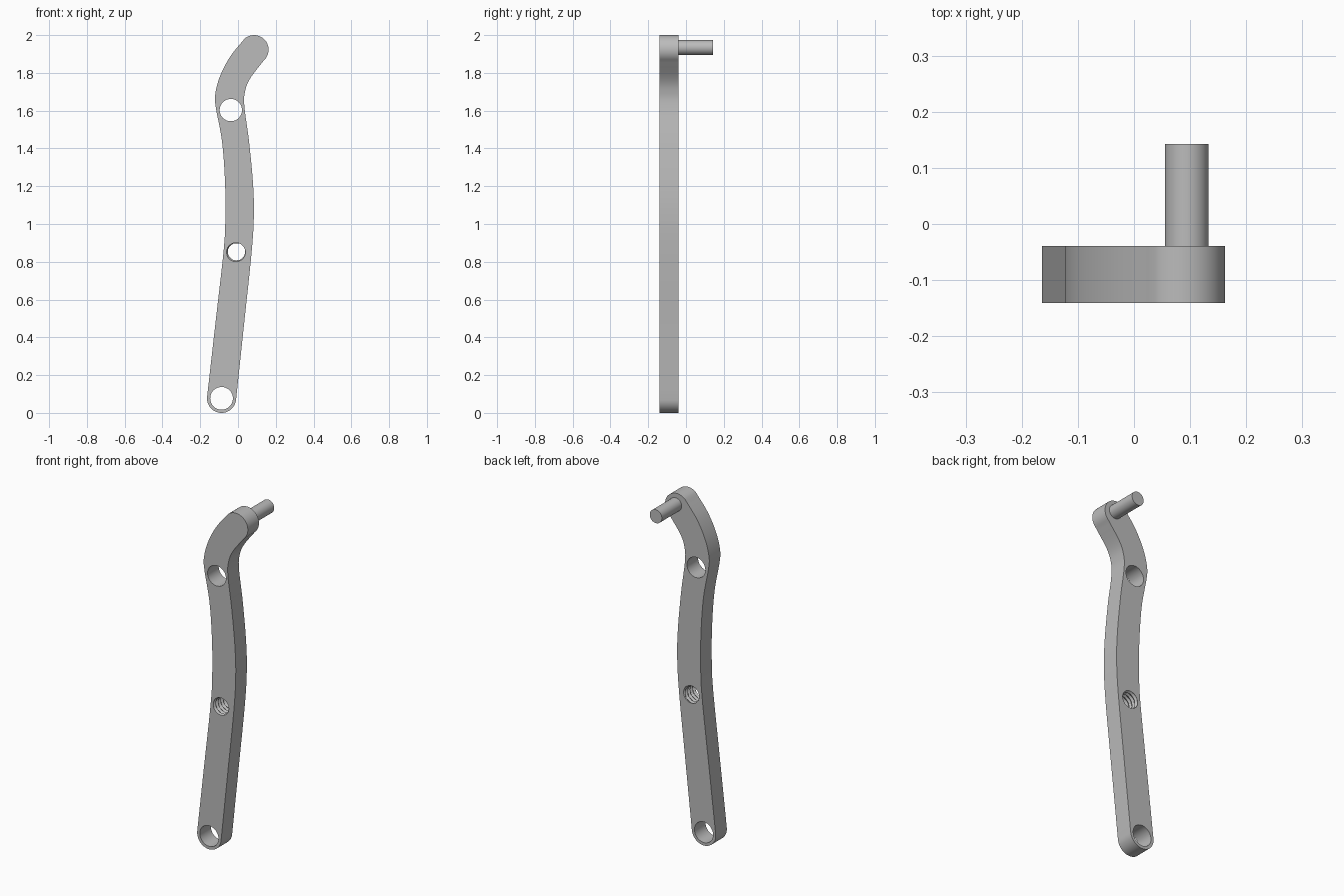
import bpy, bmesh, math
from mathutils import Vector

FRONT, BACK, PIN_END = -0.141, -0.039, 0.143

cube = bpy.data.objects.get("Cube")
if cube:
    bpy.data.objects.remove(cube, do_unlink=True)

grey = bpy.data.materials.new("plain grey")
grey.use_nodes = True
COLOUR = (0.5, 0.5, 0.5, 1)
grey.diffuse_color = COLOUR
grey.node_tree.nodes["Principled BSDF"].inputs["Base Color"].default_value = COLOUR


def make_object(name, bm):
    bmesh.ops.recalc_face_normals(bm, faces=bm.faces)
    mesh = bpy.data.meshes.new(name)
    bm.to_mesh(mesh)
    bm.free()
    mesh.materials.append(grey)
    obj = bpy.data.objects.new(name, mesh)
    bpy.context.collection.objects.link(obj)
    return obj


def arc(x, z, radius, start, end, steps=24):
    angles = [math.radians(start + (end - start) * i / steps) for i in range(steps + 1)]
    return [Vector((x + radius * math.cos(a), z + radius * math.sin(a))) for a in angles]


def smooth_path(points, steps=8):
    """Catmull-Rom curve through the points, without its two ends."""
    p = [Vector(q) for q in points]
    p = [2 * p[0] - p[1]] + p + [2 * p[-1] - p[-2]]
    out = []
    for a, b, c, d in zip(p, p[1:], p[2:], p[3:]):
        for i in range(steps):
            t = i / steps
            out.append(0.5 * (2 * b + (c - a) * t + (2 * a - 5 * b + 4 * c - d) * t ** 2
                              + (3 * b - a - 3 * c + d) * t ** 3))
    return out[1:]


def rod(name, x, z, start, end, radius_at, rings=1, sides=64):
    """Closed rod along y whose radius may vary with depth and angle."""
    bm = bmesh.new()
    loops = []
    for r in range(rings + 1):
        y = start + (end - start) * r / rings
        loop = []
        for s in range(sides):
            a = math.tau * s / sides
            radius = radius_at(y, a)
            loop.append(bm.verts.new((x + radius * math.cos(a), y, z + radius * math.sin(a))))
        loops.append(loop)
    for low, high in zip(loops, loops[1:]):
        for s in range(sides):
            n = (s + 1) % sides
            bm.faces.new((low[s], low[n], high[n], high[s]))
    bm.faces.new(loops[0])
    bm.faces.new(loops[-1])
    return make_object(name, bm)


# Curved arm plate: rounded ends joined by two smooth sides
bottom = arc(-0.087, 0.077, 0.077, 173.5, 353.5)
top = arc(0.085, 1.923, 0.077, -48, 130)
right_side = smooth_path([bottom[-1], (0.031, 0.46), (0.072, 0.85), (0.084, 1.05), (0.079, 1.22),
                          (0.058, 1.44), (0.034, 1.62), (0.037, 1.70), (0.064, 1.77), top[0]])
left_side = smooth_path([top[-1], (-0.042, 1.885), (-0.095, 1.783), (-0.120, 1.69), (-0.118, 1.62),
                         (-0.085, 1.44), (-0.069, 1.23), (-0.067, 1.03), (-0.076, 0.86),
                         (-0.120, 0.47), bottom[0]])
bm = bmesh.new()
face = bm.faces.new([bm.verts.new((p.x, FRONT, p.y)) for p in bottom + right_side + top + left_side])
extruded = bmesh.ops.extrude_face_region(bm, geom=[face])
bmesh.ops.translate(bm, vec=(0, BACK - FRONT, 0),
                    verts=[v for v in extruded["geom"] if isinstance(v, bmesh.types.BMVert)])
arm = make_object("arm_plate", bm)


# Through holes, the middle one with a helical thread
def thread_radius(y, angle, pitch=0.023):
    phase = (y / pitch + angle / math.tau) % 1
    return 0.045 + 0.010 * (1 - abs(2 * phase - 1))


cutters = [
    rod("lower_hole_cutter", -0.087, 0.077, FRONT - 0.03, BACK + 0.03, lambda y, a: 0.060),
    rod("upper_hole_cutter", -0.038, 1.603, FRONT - 0.03, BACK + 0.03, lambda y, a: 0.059),
    rod("thread_cutter", -0.008, 0.853, FRONT - 0.011, BACK + 0.013, thread_radius, 44, 48),
]
bpy.context.view_layer.objects.active = arm
for cutter in cutters:
    cutter.hide_render = True
    mod = arm.modifiers.new("hole", "BOOLEAN")
    mod.operation = "DIFFERENCE"
    mod.solver = "EXACT"
    mod.object = cutter
    bpy.ops.object.modifier_apply(modifier=mod.name)
    bpy.data.objects.remove(cutter, do_unlink=True)

# Pin standing out of the back at the top end
pin = rod("top_pin", 0.094, 1.934, BACK - 0.01, PIN_END, lambda y, a: 0.039)

bpy.ops.object.select_all(action="DESELECT")
for obj in (arm, pin):
    obj.select_set(True)
bpy.ops.object.shade_smooth_by_angle(angle=math.radians(30))
